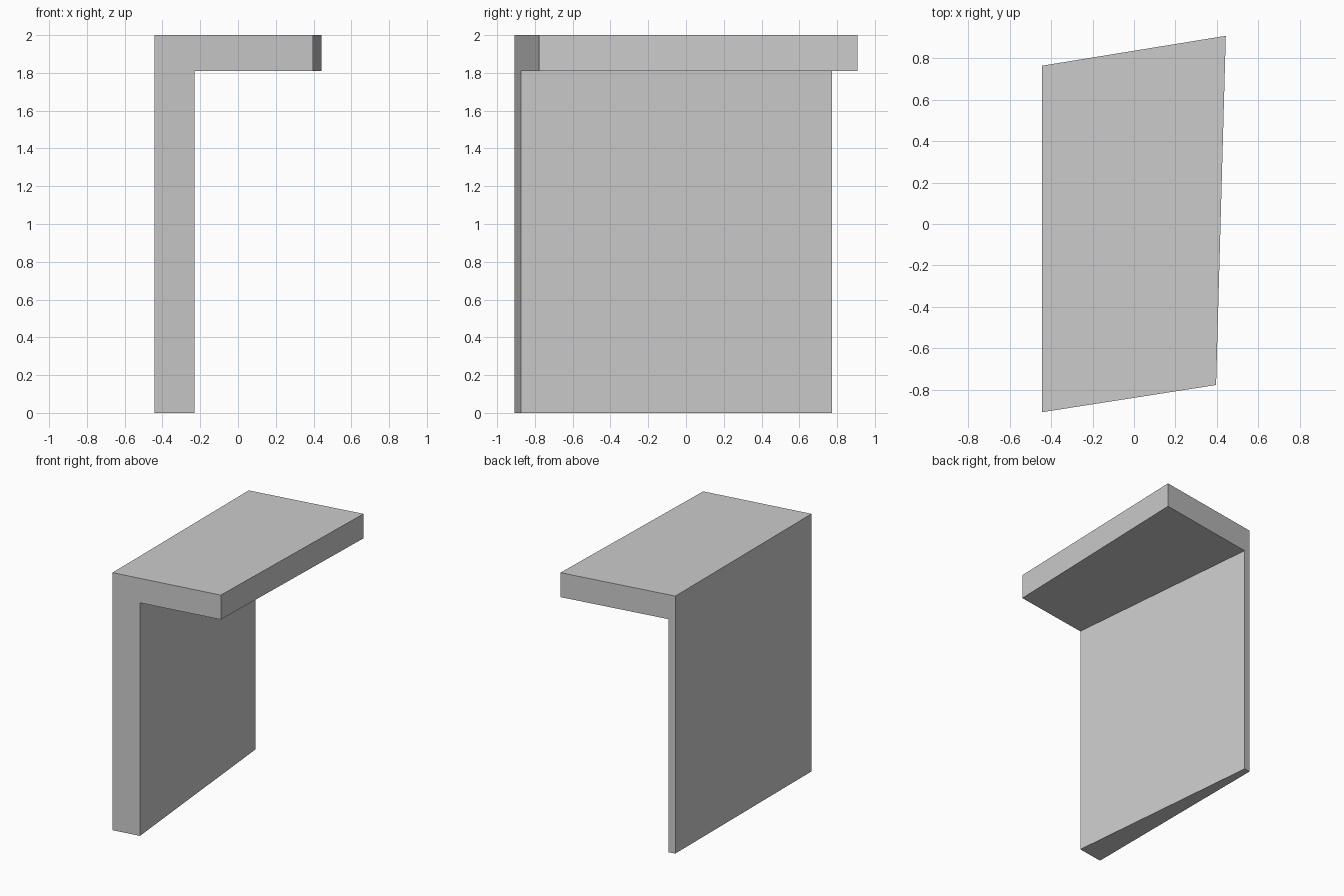
import bpy, bmesh

if "Cube" in bpy.data.objects:
    bpy.data.objects.remove(bpy.data.objects["Cube"])

HEIGHT, SLAB_BOTTOM, LEFT = 2.0, 1.81, -0.443


def l_profile(bm, inner_x, right_x, y_left, y_right):
    """L-shaped end outline lying in a slanted vertical plane."""
    points = [(LEFT, 0), (inner_x, 0), (inner_x, SLAB_BOTTOM),
              (right_x, SLAB_BOTTOM), (right_x, HEIGHT), (LEFT, HEIGHT)]
    slope = (y_right - y_left) / (right_x - LEFT)
    return [bm.verts.new((x, y_left + (x - LEFT) * slope, z)) for x, z in points]


# Tapering wall and overhanging slab: front outline joined to back outline
bm = bmesh.new()
front = l_profile(bm, -0.23, 0.396, -0.908, -0.777)
back = l_profile(bm, -0.39, 0.443, 0.764, 0.908)
bm.faces.new(front)
bm.faces.new(back[::-1])
for i in range(len(front)):
    j = (i + 1) % len(front)
    bm.faces.new((front[j], front[i], back[i], back[j]))
bmesh.ops.recalc_face_normals(bm, faces=bm.faces)

mesh = bpy.data.meshes.new("wall_with_slab")
bm.to_mesh(mesh)
bm.free()
obj = bpy.data.objects.new("wall_with_slab", mesh)
bpy.context.collection.objects.link(obj)
